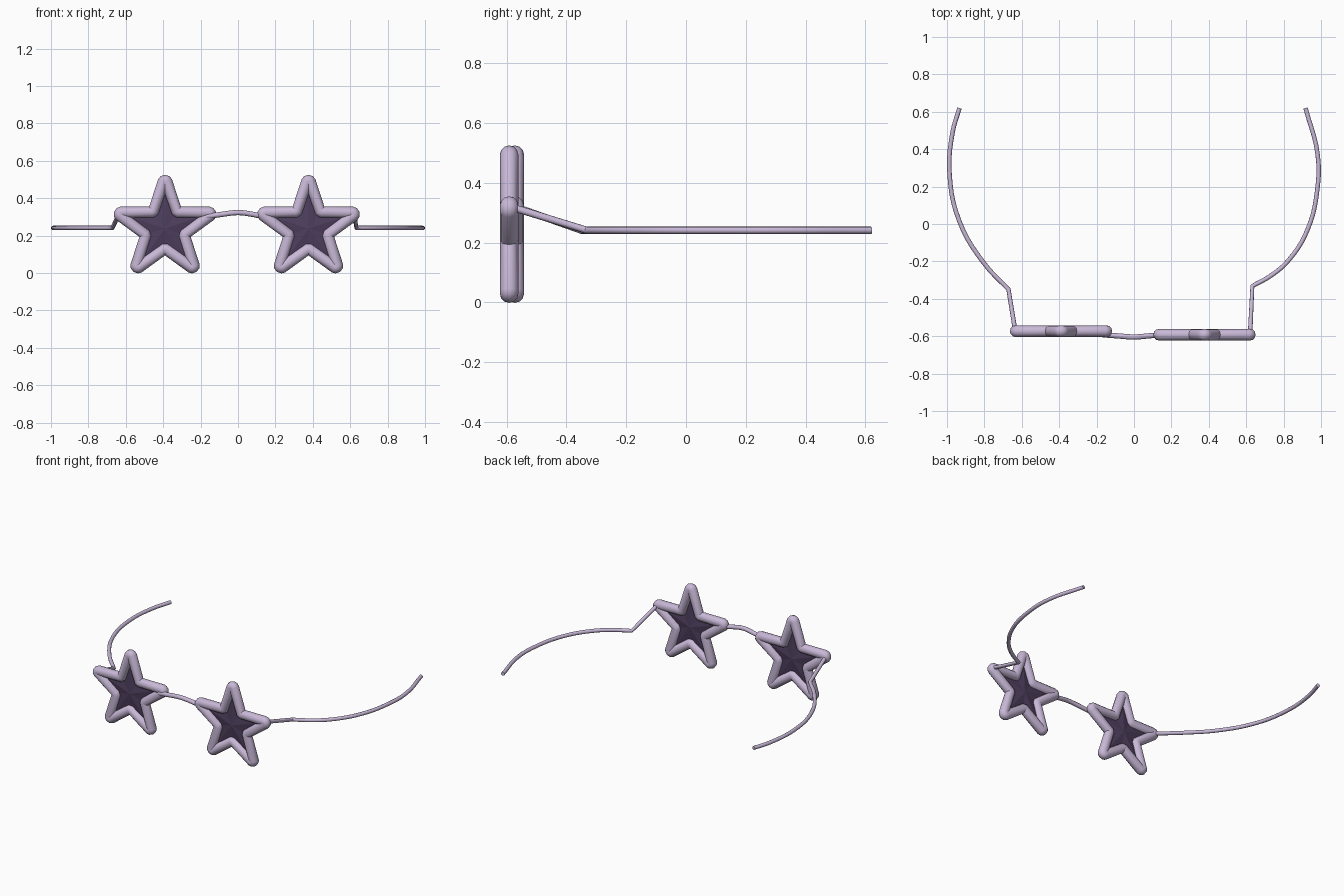
import bpy, bmesh
from math import sin, cos, pi, radians

if "Cube" in bpy.data.objects:
    bpy.data.objects.remove(bpy.data.objects["Cube"])


def material(name, rgb):
    m = bpy.data.materials.new(name)
    m.diffuse_color = (*rgb, 1)
    m.use_nodes = True
    m.node_tree.nodes["Principled BSDF"].inputs["Base Color"].default_value = m.diffuse_color
    return m


FRAME = material("lilac_frame", (0.58, 0.48, 0.68))
LENS = material("dark_lens", (0.075, 0.048, 0.11))
R_TIP, R_NOTCH, ROUND = 0.256, 0.112, 0.010


def to_mesh(ob, mat):
    bpy.ops.object.select_all(action='DESELECT')
    bpy.context.view_layer.objects.active = ob
    ob.select_set(True)
    bpy.ops.object.convert(target='MESH')
    ob = bpy.context.object
    ob.data.materials.clear()
    ob.data.materials.append(mat)
    bpy.ops.object.shade_smooth_by_angle(angle=radians(50))


def tube(name, pts, radius, closed=False, smooth_from=None):
    """Round rod along points; bezier-smoothed after index smooth_from."""
    cu = bpy.data.curves.new(name, 'CURVE')
    cu.dimensions = '3D'
    cu.bevel_depth = radius
    cu.bevel_resolution = 4
    cu.use_fill_caps = not closed
    cu.resolution_u = 5
    if smooth_from is None:
        sp = cu.splines.new('POLY')
        sp.points.add(len(pts) - 1)
        for p, co in zip(sp.points, pts):
            p.co = (*co, 1)
    else:
        sp = cu.splines.new('BEZIER')
        sp.bezier_points.add(len(pts) - 1)
        for i, (p, co) in enumerate(zip(sp.bezier_points, pts)):
            p.co = co
            kind = 'AUTO' if i >= smooth_from else 'VECTOR'
            p.handle_left_type = p.handle_right_type = kind
    sp.use_cyclic_u = closed
    ob = bpy.data.objects.new(name, cu)
    bpy.context.collection.objects.link(ob)
    to_mesh(ob, FRAME)


def star_rim(name, cx, cy, cz):
    # Star path with small arcs at the tips
    pts = []
    for k in range(5):
        a = pi / 2 + k * 2 * pi / 5
        rc = R_TIP - ROUND
        for d in (-70, -35, 0, 35, 70):
            b = a + radians(d)
            pts.append((cx + rc * cos(a) + ROUND * cos(b), cy,
                        cz + rc * sin(a) + ROUND * sin(b)))
        n = a + pi / 5
        for d in (-0.05, 0.05):
            pts.append((cx + R_NOTCH * cos(n + d), cy, cz + R_NOTCH * sin(n + d)))
    tube(name, pts, 0.031, closed=True)


def star_lens(name, cx, cy, cz):
    # Thin faceted star, raised to a centre point on both sides
    bm = bmesh.new()
    ring = []
    for k in range(10):
        r = R_NOTCH if k % 2 else R_TIP - 0.01
        a = pi / 2 + k * pi / 5
        ring.append(bm.verts.new((cx + r * cos(a), cy, cz + r * sin(a))))
    for dy in (-0.015, 0.015):
        c = bm.verts.new((cx, cy + dy, cz))
        for k in range(10):
            bm.faces.new((ring[k], ring[(k + 1) % 10], c))
    bmesh.ops.recalc_face_normals(bm, faces=bm.faces)
    me = bpy.data.meshes.new(name)
    bm.to_mesh(me)
    bm.free()
    me.materials.append(LENS)
    bpy.context.collection.objects.link(bpy.data.objects.new(name, me))


for side, cx, cy in (("left", -0.39, -0.573), ("right", 0.377, -0.592)):
    star_rim(side + "_rim", cx, cy, 0.238)
    star_lens(side + "_lens", cx, cy, 0.238)

# Bridge
tube("bridge", [(-0.168, -0.592, 0.302), (-0.09, -0.598, 0.313), (0, -0.604, 0.323),
                (0.07, -0.599, 0.315), (0.14, -0.592, 0.300)], 0.014, smooth_from=0)

# Temples: straight hinge piece, then a bowed arm
Z = 0.241
left = [(-0.671, -0.35), (-0.805, -0.206), (-0.933, 0.013), (-0.986, 0.265),
        (-0.970, 0.49), (-0.933, 0.62)]
right = [(0.633, -0.332), (0.741, -0.27), (0.83, -0.19), (0.928, -0.03),
         (0.980, 0.184), (0.982, 0.37), (0.917, 0.62)]
tube("left_temple", [(-0.636, -0.565, 0.317)] + [(x, y, Z) for x, y in left],
     0.012, smooth_from=2)
tube("right_temple", [(0.621, -0.58, 0.317)] + [(x, y, Z) for x, y in right],
     0.012, smooth_from=2)
